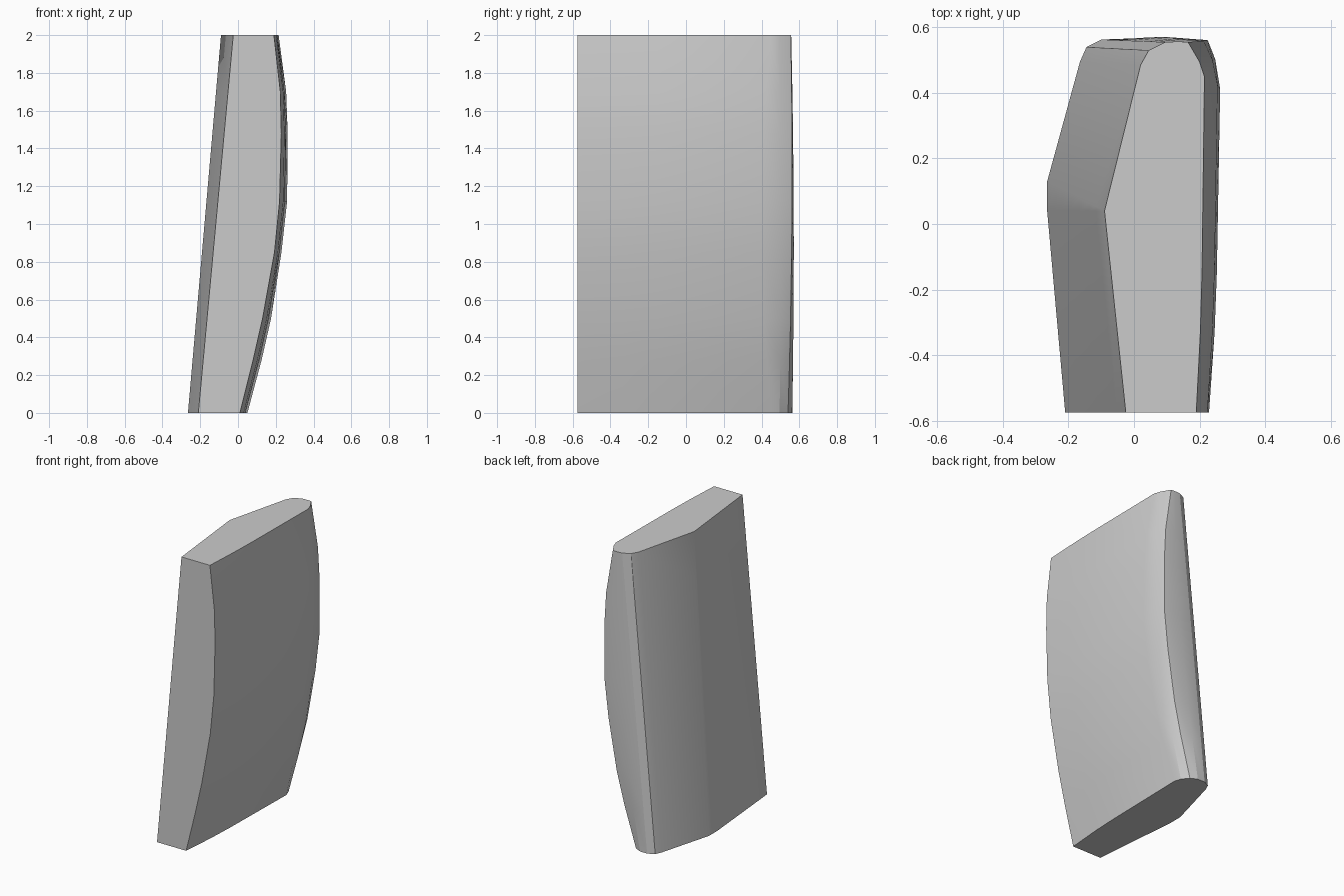
import bpy, bmesh
from math import radians

if "Cube" in bpy.data.objects:
    bpy.data.objects.remove(bpy.data.objects["Cube"])

# Straight side: (x, y) at the bottom and at the top, front corner round to the rounded tip
STRAIGHT = [((-0.21, -0.575), (-0.025, -0.575)),
            ((-0.265, 0.04), (-0.09, 0.04)),
            ((-0.265, 0.13), (-0.09, 0.04)),
            ((-0.165, 0.495), (0.02, 0.485)),
            ((-0.145, 0.54), (0.045, 0.53)),
            ((-0.10, 0.563), (0.095, 0.555))]

# Bulged side: height, x at the front corner, x at the widest point near the tip
BULGE = [(0, 0.01, 0.05), (0.28, 0.08, 0.125), (0.5, 0.13, 0.175),
         (0.85, 0.193, 0.23), (1.12, 0.22, 0.26), (1.48, 0.229, 0.263),
         (1.7, 0.224, 0.255), (2, 0.19, 0.215)]


def section(z, front_x, wide_x):
    """One closed horizontal outline of the panel."""
    t = z / 2
    pts = [(a[0] + (b[0] - a[0]) * t, a[1] + (b[1] - a[1]) * t) for a, b in STRAIGHT]
    swell = 4 * t * (1 - t)
    tip_x = pts[-1][0]
    pts.append((tip_x + 0.45 * (wide_x - 0.03 - tip_x), 0.562 + 0.011 * swell - 0.005 * t))
    pts += [(wide_x - 0.05 + 0.015 * swell, 0.54 + 0.015 * t + 0.013 * swell),
            (wide_x - 0.015, 0.495 + 0.01 * swell),
            (wide_x, 0.45 - 0.05 * swell),
            (front_x + 0.7 * (wide_x - front_x), -0.15),
            (front_x + 0.5 * (wide_x - front_x), -0.33),
            (front_x, -0.575)]
    return pts


# Panel body, lofted through the outlines
bm = bmesh.new()
rings = [[bm.verts.new((x, y, z)) for x, y in section(z, f, w)] for z, f, w in BULGE]
n = len(rings[0])
for low, high in zip(rings, rings[1:]):
    for i in range(n):
        j = (i + 1) % n
        bm.faces.new((low[i], low[j], high[j], high[i]))
bm.faces.new(rings[0])
bm.faces.new(rings[-1])
bmesh.ops.remove_doubles(bm, verts=bm.verts[:], dist=0.0005)
bmesh.ops.recalc_face_normals(bm, faces=bm.faces[:])

mesh = bpy.data.meshes.new("curved_panel")
bm.to_mesh(mesh)
bm.free()
panel = bpy.data.objects.new("curved_panel", mesh)
bpy.context.collection.objects.link(panel)

grey = bpy.data.materials.new("light grey")
grey.diffuse_color = (0.6, 0.6, 0.6, 1)
grey.use_nodes = True
grey.node_tree.nodes["Principled BSDF"].inputs["Base Color"].default_value = grey.diffuse_color
mesh.materials.append(grey)

bpy.context.view_layer.objects.active = panel
panel.select_set(True)
bpy.ops.object.shade_smooth_by_angle(angle=radians(18))
